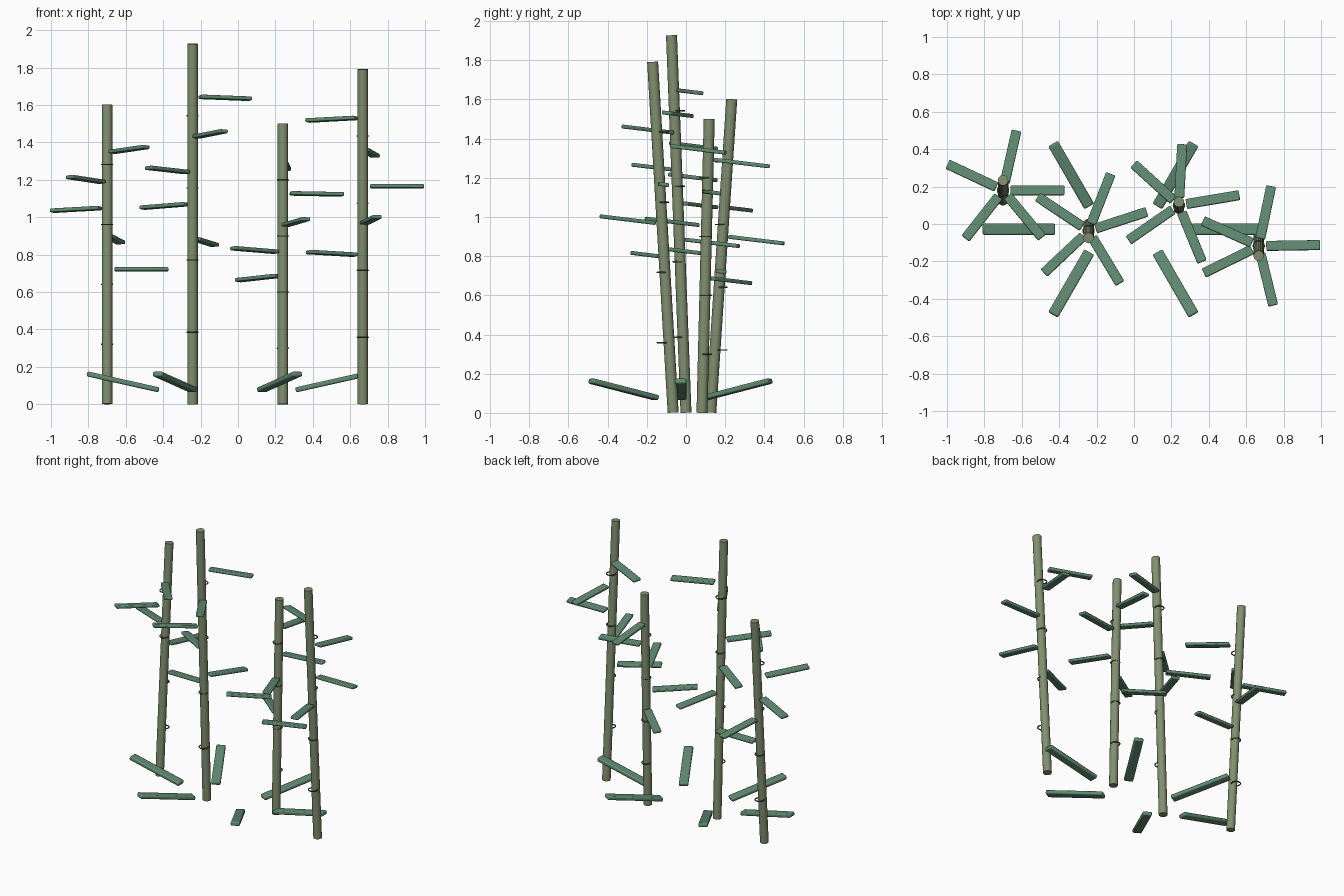
import bpy
from math import cos, sin, pi, atan2
from mathutils import Matrix

if "Cube" in bpy.data.objects:
    bpy.data.objects.remove(bpy.data.objects["Cube"])


def material(name, rgb):
    m = bpy.data.materials.new(name)
    m.diffuse_color = (*rgb, 1)
    m.use_nodes = True
    m.node_tree.nodes["Principled BSDF"].inputs["Base Color"].default_value = m.diffuse_color
    return m


STALK = material("stalk_green", (0.22, 0.28, 0.16))
NODE = material("node_dark", (0.10, 0.13, 0.07))
LEAF = material("leaf_green", (0.12, 0.26, 0.17))


def finish(name, mat, smooth=True):
    ob = bpy.context.object
    ob.name = name
    ob.data.materials.append(mat)
    if smooth:
        bpy.ops.object.shade_smooth_by_angle(angle=0.6)
    return ob


def leaf(name, size, bevel, matrix):
    """Flat bar along local x with softened edges."""
    bpy.ops.mesh.primitive_cube_add(size=1)
    ob = bpy.context.object
    ob.data.transform(Matrix.Diagonal((*size, 1)))
    ob.matrix_world = matrix
    mod = ob.modifiers.new("soft_edges", 'BEVEL')
    mod.width = bevel
    mod.segments = 2
    finish(name, LEAF)


# Stalks: x, y, height, y shift from foot to tip
stalks = [(-0.70, 0.18, 1.603, 0.107),
          (-0.243, -0.037, 1.928, -0.074),
          (0.24, 0.10, 1.50, 0.037),
          (0.667, -0.118, 1.793, -0.105)]

for k, (x, y, h, lean) in enumerate(stalks):
    bpy.ops.mesh.primitive_cylinder_add(
        vertices=16, radius=0.028, depth=h, location=(x, y, h / 2),
        rotation=(-atan2(lean, h), 0, 0))
    finish(f"stalk_{k}", STALK)

    # Upright node rings around the stalk's centre axis
    for j in range(1, 5):
        bpy.ops.mesh.primitive_torus_add(
            major_segments=20, minor_segments=6, major_radius=0.029,
            minor_radius=0.004, location=(x, y, h * j * 0.2))
        finish(f"node_ring_{k}_{j}", NODE)

    # Spiralling leaves, all tipped slightly about the x axis
    for i in range(5):
        a = 1.2 * k + 1.35 * i
        pos = (x + 0.184 * cos(a), y + 0.184 * sin(a), h * (0.45 + 0.1 * i))
        leaf(f"leaf_{k}_{i}", (0.288, 0.053, 0.02), 0.006,
             Matrix.Translation(pos) @ Matrix.Rotation(-0.12, 4, 'X')
             @ Matrix.Rotation(a, 4, 'Z'))

# Ground leaves on an oval, rising outward
for i in range(6):
    a = i * pi / 3
    pos = (-0.057 + 0.558 * cos(a), -0.028 + 0.335 * sin(a), 0.12)
    leaf(f"ground_leaf_{i}", (0.395, 0.06, 0.027), 0.008,
         Matrix.Translation(pos) @ Matrix.Rotation(a, 4, 'Z')
         @ Matrix.Rotation(-0.22, 4, 'Y'))
